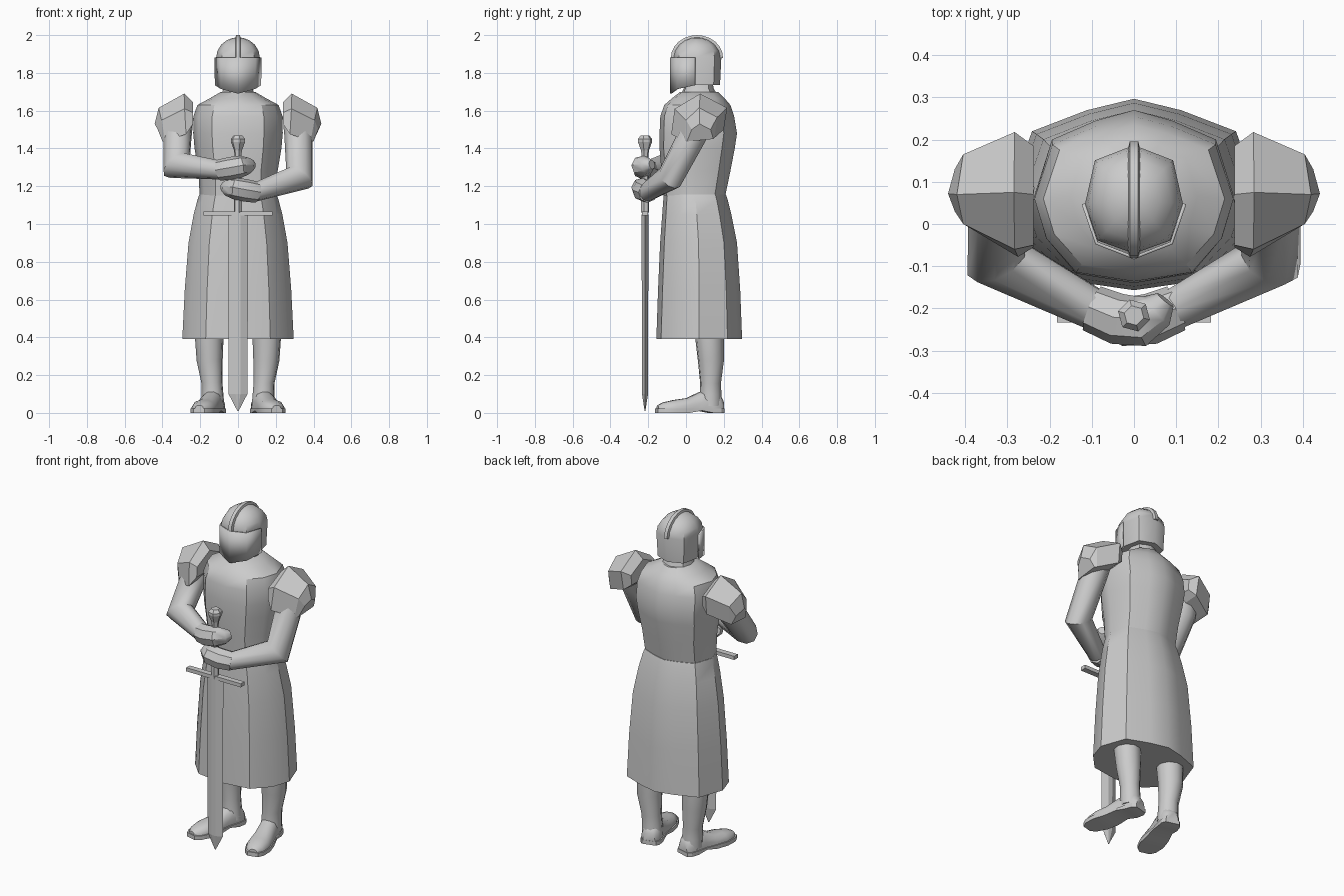
import bpy, bmesh, math
from mathutils import Vector, Matrix

if "Cube" in bpy.data.objects:
    bpy.data.objects.remove(bpy.data.objects["Cube"])

GREY = (0.6, 0.6, 0.6, 1)
steel = bpy.data.materials.new("stone_grey")
steel.use_nodes = True
steel.diffuse_color = GREY
steel.node_tree.nodes["Principled BSDF"].inputs["Base Color"].default_value = GREY


def finish(name, bm, angle=35):
    """Turn a bmesh into a shaded, coloured object."""
    bmesh.ops.recalc_face_normals(bm, faces=bm.faces)
    mesh = bpy.data.meshes.new(name)
    bm.to_mesh(mesh)
    bm.free()
    mesh.materials.append(steel)
    ob = bpy.data.objects.new(name, mesh)
    bpy.context.collection.objects.link(ob)
    bpy.ops.object.select_all(action='DESELECT')
    ob.select_set(True)
    bpy.context.view_layer.objects.active = ob
    if angle:
        bpy.ops.object.shade_smooth_by_angle(angle=math.radians(angle))
    return ob


def loft(name, rings, angle=35, cap=True, closed=True):
    """Skin a list of equal-length point rings."""
    bm = bmesh.new()
    rows = [[bm.verts.new(p) for p in ring] for ring in rings]
    n = len(rows[0])
    for a, b in zip(rows, rows[1:]):
        for i in range(n if closed else n - 1):
            j = (i + 1) % n
            bm.faces.new((a[i], a[j], b[j], b[i]))
    if cap:
        bm.faces.new(rows[0])
        bm.faces.new(rows[-1])
    return finish(name, bm, angle)


def section(half, z, width, front, back):
    """Mirrored cross-section; half holds (side, depth) fractions front to back."""
    pts = half + [(-x, t) for x, t in half[-2:0:-1]]
    return [(x * width, front + t * (back - front), z) for x, t in pts]


def tube(name, path, sides=10, angle=40):
    """Round limb through (centre, radius) stations with mitred bends."""
    pts = [Vector(p) for p, r in path]
    dirs = [(b - a).normalized() for a, b in zip(pts, pts[1:])]
    u = dirs[0].orthogonal().normalized()
    rings = []
    for i, (c, (_, r)) in enumerate(zip(pts, path)):
        d = dirs[max(i - 1, 0)]
        nxt = dirs[min(i, len(dirs) - 1)]
        m = (d + nxt).normalized()
        v = d.cross(u)
        ring = []
        for k in range(sides):
            a = math.tau * k / sides
            off = (u * math.cos(a) + v * math.sin(a)) * r
            ring.append(c + off - d * (off.dot(m) / d.dot(m)))
        rings.append(ring)
        u = d.rotation_difference(nxt) @ u
    return loft(name, rings, angle)


def box(name, size, centre):
    bm = bmesh.new()
    bmesh.ops.create_cube(bm, size=1, matrix=Matrix.Translation(centre) @ Matrix.Diagonal((*size, 1)))
    return finish(name, bm, 0)


# Torso, neck and skirt share one flattened cross-section
BODY = [(0, 0), (.58, .055), (.88, .26), (1, .5), (.82, .83), (.38, .94), (0, 1)]
loft("torso", [section(BODY, *r) for r in (
    (1.15, .203, -.12, .208), (1.28, .21, -.13, .235), (1.40, .23, -.14, .258),
    (1.48, .237, -.14, .27), (1.57, .236, -.136, .255), (1.63, .215, -.115, .235),
    (1.665, .15, -.075, .205), (1.70, .09, -.03, .17))])
loft("neck", [section(BODY, *r) for r in (
    (1.66, .10, -.04, .18), (1.72, .075, -.01, .145), (1.80, .07, 0, .14))])
loft("skirt", [section(BODY, *r) for r in (
    (.39, .295, -.157, .297), (.65, .282, -.148, .287), (.9, .262, -.137, .27),
    (1.05, .235, -.126, .24), (1.13, .214, -.12, .22), (1.155, .205, -.118, .212))])

# Helmet bowl, pointed visor and crest
HEAD = [(0, 0), (.74, .12), (1, .46), (.8, .86), (0, 1)]
bowl = [section(HEAD, 1.735, .108, -.06, .18), section(HEAD, 1.88, .116, -.07, .187)]
for a in (20, 40, 58, 74, 86):
    c, s = math.cos(math.radians(a)), math.sin(math.radians(a))
    bowl.append(section(HEAD, 1.88 + .108 * s, .116 * c, .058 - .128 * c, .058 + .129 * c))
loft("helmet_bowl", bowl, 50)

half = [(.119, .048, 1.735), (.088, -.045, 1.715), (0, -.08, 1.69)]
edge = half + [(-x, y, z) for x, y, z in half[1::-1]]
visor = loft("visor", [edge, [(x * 1.01, y, 1.882) for x, y, z in edge]], 20, False, False)
mod = visor.modifiers.new("thickness", 'SOLIDIFY')
mod.thickness = .008
mod.offset = 0

crest = []
for i in range(13):
    a = math.pi * i / 12
    c, s = math.cos(a), math.sin(a)
    crest.append([(x, .058 - k * .129 * c, 1.88 + k * .112 * s)
                  for x, k in ((-.014, .94), (-.01, 1.07), (.01, 1.07), (.014, .94))])
loft("helmet_crest", crest, 35)

# Faceted shoulder plates
INNER = [(.238, -.055, 1.53), (.238, -.05, 1.59), (.238, .07, 1.645),
         (.238, .185, 1.59), (.238, .18, 1.53)]
RIDGE = [(.275, -.078, 1.475), (.283, -.06, 1.61), (.285, .075, 1.69),
         (.283, .218, 1.615), (.278, .20, 1.50)]
OUTER = [(.385, -.01, 1.44), (.405, 0, 1.55), (.42, .07, 1.615),
         (.405, .165, 1.565), (.39, .15, 1.455)]
RIM = [(.40, .005, 1.437), (.425, .03, 1.50), (.441, .072, 1.53),
       (.425, .13, 1.50), (.405, .145, 1.45)]
for side, s in (("left", 1), ("right", -1)):
    loft(side + "_shoulder_plate",
         [[(s * x, y, z) for x, y, z in ring] for ring in (INNER, RIDGE, OUTER, RIM)], 0)

# Arms bent forward, one hand above the other on the grip
for side, s, elbow, wrist in (("left", 1, 1.245, 1.168), ("right", -1, 1.31, 1.285)):
    tube(side + "_arm", [((s * .31, .075, 1.57), .076), ((s * .32, .035, 1.47), .076),
                         ((s * .325, -.085, elbow), .07), ((s * .09, -.205, wrist), .05)])
    tube(side + "_hand", [((s * .10, -.20, wrist), .056), ((s * .04, -.225, wrist + .01), .06),
                          ((s * -.015, -.23, wrist + .02), .058),
                          ((s * -.055, -.205, wrist + .025), .045),
                          ((s * -.075, -.18, wrist + .03), .025)], 8)

# Sword standing point down
SY = -.217


def sword_ring(z, w, d):
    outline = [(-w, 0), (-.25 * w, -d), (.25 * w, -d), (w, 0), (.25 * w, d), (-.25 * w, d)]
    return [(x, SY + y, z) for x, y in outline]


loft("sword_blade", [sword_ring(.01, .003, .002), sword_ring(.10, .05, .016),
                     sword_ring(1.05, .054, .018)], 0)
box("sword_crossguard", (.365, .034, .022), (0, SY, 1.056))
tube("sword_grip", [((0, SY, 1.06), .022), ((0, SY, 1.40), .018)], 6)
tube("sword_pommel", [((0, SY, 1.36), .018), ((0, SY, 1.39), .022), ((0, SY, 1.435), .039),
                      ((0, SY, 1.45), .039), ((0, SY, 1.468), .024)], 6, 0)

# Legs and splayed boots
for side, s in (("left", 1), ("right", -1)):
    tube(side + "_leg", [((s * x, y, z), r) for x, y, z, r in (
        (.15, .12, .60, .09), (.152, .125, .39, .076), (.15, .132, .28, .07),
        (.138, .13, .16, .056), (.135, .13, .10, .058), (.132, .13, .04, .06))])
    turn = Matrix.Translation((s * .13, .13, 0)) @ Matrix.Rotation(s * math.radians(15), 4, 'Z')
    foot, sole = [], []
    for y, w, top in ((.065, .035, .07), (.045, .05, .10), (0, .054, .125), (-.06, .052, .11),
                      (-.13, .06, .078), (-.20, .064, .068), (-.26, .05, .055), (-.29, .025, .04)):
        foot.append([turn @ Vector(p) for p in (
            (-w, y, .015), (-w, y, .5 * top), (-.75 * w, y, .85 * top), (-.3 * w, y, top),
            (.3 * w, y, top), (.75 * w, y, .85 * top), (w, y, .5 * top), (w, y, .015))])
        lift = .012 if -.1 < y < -.03 else 0
        k = w + .006
        sole.append([turn @ Vector(p) for p in (
            (-k, y * 1.02, lift), (-k, y * 1.02, .024), (k, y * 1.02, .024), (k, y * 1.02, lift))])
    loft(side + "_boot", foot, 45)
    loft(side + "_boot_sole", sole, 30)
